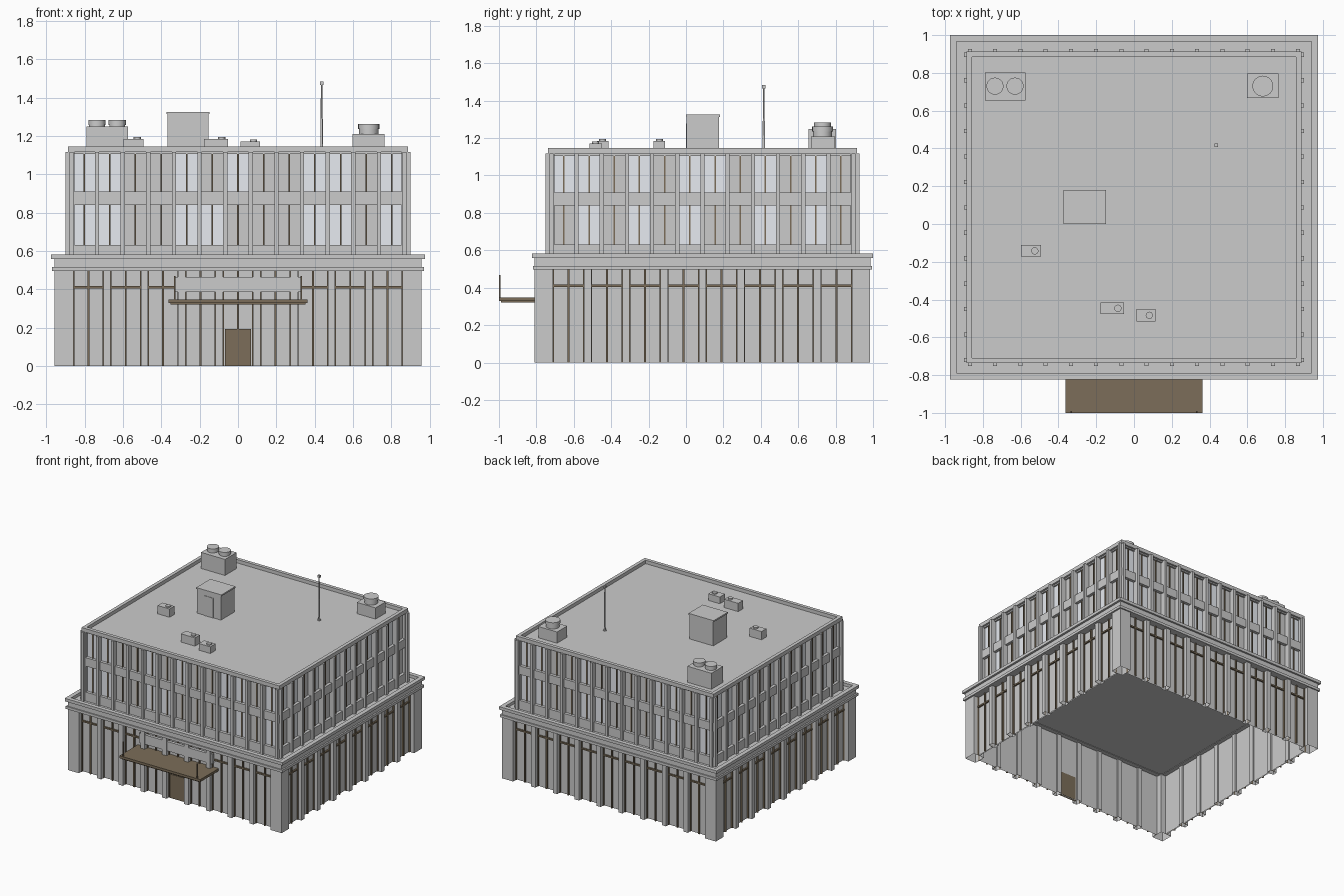
import bpy, bmesh, math
from mathutils import Matrix, Vector

if "Cube" in bpy.data.objects:
    bpy.data.objects.remove(bpy.data.objects["Cube"])

YC = 0.088            # building centre in y (the canopy sticks out in front)


def mat(name, col):
    m = bpy.data.materials.new(name)
    m.diffuse_color = (*col, 1)
    m.use_nodes = True
    m.node_tree.nodes["Principled BSDF"].inputs["Base Color"].default_value = m.diffuse_color
    return m


BROWN = mat("bronze", (0.2, 0.155, 0.1))
GLASS = mat("pale_glass", (0.8, 0.83, 0.88))


class Part:
    """Collects boxes and cylinders into one named object."""
    def __init__(self, name, material=None):
        self.name, self.material, self.bm = name, material, bmesh.new()

    def box(self, x0, x1, y0, y1, z0, z1):
        c = Vector(((x0 + x1) / 2, (y0 + y1) / 2, (z0 + z1) / 2))
        s = Matrix.Diagonal((abs(x1 - x0), abs(y1 - y0), abs(z1 - z0), 1))
        bmesh.ops.create_cube(self.bm, size=1, matrix=Matrix.Translation(c) @ s)
        return self

    def cyl(self, x, y, z0, z1, r, r2=None, seg=24):
        bmesh.ops.create_cone(self.bm, cap_ends=True, segments=seg, radius1=r,
                              radius2=r if r2 is None else r2, depth=z1 - z0,
                              matrix=Matrix.Translation((x, y, (z0 + z1) / 2)))
        return self

    def wall_box(self, side, u0, u1, n0, n1, z0, z1):
        # u runs along the facade, n points outward from the building centre
        f = (lambda u, n: (u, YC - n), lambda u, n: (n, YC + u),
             lambda u, n: (-u, YC + n), lambda u, n: (-n, YC - u))[side]
        a, b = f(u0, n0), f(u1, n1)
        return self.box(min(a[0], b[0]), max(a[0], b[0]),
                        min(a[1], b[1]), max(a[1], b[1]), z0, z1)

    def ring(self, hx, hy, w, z0, z1):
        for s in (-1, 1):
            self.box(-hx, hx, YC + s * hy, YC + s * (hy - w), z0, z1)
            self.box(s * hx, s * (hx - w), YC - hy + w, YC + hy - w, z0, z1)
        return self

    def done(self, smooth=False):
        bmesh.ops.recalc_face_normals(self.bm, faces=self.bm.faces)
        # the building is open underneath: no faces on the ground
        floor = [f for f in self.bm.faces if all(abs(v.co.z) < 1e-4 for v in f.verts)]
        bmesh.ops.delete(self.bm, geom=floor, context='FACES')
        me = bpy.data.meshes.new(self.name)
        self.bm.to_mesh(me)
        self.bm.free()
        ob = bpy.data.objects.new(self.name, me)
        bpy.context.collection.objects.link(ob)
        if self.material:
            me.materials.append(self.material)
        if smooth:
            bpy.context.view_layer.objects.active = ob
            ob.select_set(True)
            bpy.ops.object.shade_smooth_by_angle(angle=math.radians(35))
            ob.select_set(False)


# ---- ground floor: corner piers, pilasters, glazing, bronze frames
GX, GY = 0.957, 0.897
piers = Part("corner_piers")
for sx in (-1, 1):
    for sy in (-1, 1):
        piers.box(sx * GX, sx * (GX - 0.098), YC + sy * GY, YC + sy * (GY - 0.098), 0, 0.5)
piers.done()

pilasters, shop_glass = Part("ground_pilasters"), Part("ground_glazing")
shop_frames = Part("ground_window_frames", BROWN)
for side in range(4):
    L, N = (GX, GY) if side % 2 == 0 else (GY, GX)
    count = 9 if side % 2 == 0 else 8
    span = 2 * (L - 0.098)
    pil = 0.038
    pitch = (span + pil) / count
    for i in range(count):
        u = (i - (count - 1) / 2) * pitch
        h = (pitch - pil) / 2
        shop_glass.wall_box(side, u - h, u + h, N - 0.053, N - 0.045, 0, 0.5)
        if i:
            pilasters.wall_box(side, u - h - pil, u - h, N - 0.065, N - 0.006, 0, 0.5)
        door = side == 0 and i == count // 2
        shop_frames.wall_box(side, u - 0.005, u + 0.005, N - 0.046, N - 0.033, 0.19 if door else 0, 0.5)
        shop_frames.wall_box(side, u - h, u + h, N - 0.046, N - 0.033, 0.405, 0.417)
        for s in (-1, 1):
            shop_frames.wall_box(side, u + s * h, u + s * (h - 0.005), N - 0.046, N - 0.033, 0, 0.5)
pilasters.done()
shop_glass.done()
shop_frames.done()

# ---- stepped cornice and terrace slab
cornice = Part("cornice")
cornice.ring(0.97, 0.907, 0.1, 0.496, 0.517)
cornice.ring(0.958, 0.898, 0.1, 0.517, 0.558)
cornice.ring(0.975, 0.912, 0.034, 0.558, 0.582)
cornice.done()
Part("terrace_slab").box(-0.92, 0.92, YC - 0.86, YC + 0.86, 0.5, 0.558).done()

# ---- upper floors: fins, spandrels, windows
UX, UY = 0.882, 0.821
fins, spandrels = Part("facade_fins"), Part("spandrels")
spandrels.ring(UX, UY, 0.028, 0.55, 0.63).ring(UX, UY, 0.028, 0.84, 0.909)
panes = {False: Part("grey_windows"), True: Part("pale_windows", GLASS)}
mullions = Part("window_mullions", BROWN)
PALE = {(0, 0): {0, 1, 4, 5, 9, 10, 12}, (0, 1): {0, 1, 4, 6, 9, 10, 12},
        (1, 0): {1, 3, 5, 8, 10}, (1, 1): {0, 1, 3, 5, 6, 8, 10}}
for side in range(4):
    L, N = (UX, UY) if side % 2 == 0 else (UY, UX)
    count = 13 if side % 2 == 0 else 12
    pitch = 2 * (L - 0.013) / count
    for i in range(count + 1):
        u = (i - count / 2) * pitch
        fins.wall_box(side, u - 0.011, u + 0.011, N - 0.03, N + 0.018, 0.552, 1.117)
        if i == count:
            continue
        for floor, (z0, z1) in enumerate(((0.63, 0.84), (0.909, 1.117))):
            pale = i in PALE[side % 2, floor]
            panes[pale].wall_box(side, u + 0.011, u + pitch - 0.011, N - 0.03, N - 0.024, z0, z1)
            m = u + pitch / 2
            mullions.wall_box(side, m - 0.004, m + 0.004, N - 0.026, N - 0.016, z0, z1)
for p in (fins, spandrels, mullions, *panes.values()):
    p.done()

# ---- flat roof and parapet
Part("roof_slab").box(-0.87, 0.87, YC - 0.81, YC + 0.81, 1.105, 1.118).done()
Part("parapet").ring(0.886, 0.825, 0.028, 1.115, 1.146).done()

# ---- entrance: door, canopy, front posts and blank sign board on the facade
Part("entrance_door", BROWN).box(-0.068, 0.068, -0.775, -0.755, 0, 0.193).done()
Part("entrance_canopy", BROWN).box(-0.362, 0.362, -1.0, -0.76, 0.328, 0.348) \
    .box(-0.352, 0.352, -0.99, -0.76, 0.32, 0.328).done()
Part("entrance_sign_board").box(-0.328, 0.328, -0.799, -0.775, 0.387, 0.463).done()
posts = Part("canopy_posts", BROWN)
for x in (-0.331, 0.331):
    posts.box(x - 0.004, x + 0.004, -0.999, -0.991, 0.345, 0.468)
posts.done()

# ---- rooftop stair house
R = 1.115
Part("stair_house").box(-0.368, -0.155, 0.003, 0.177, R, 1.315) \
    .box(-0.374, -0.149, -0.001, 0.181, 1.313, 1.325).done()
Part("stair_house_door").box(-0.305, -0.222, -0.001, 0.01, R, 1.278).done()

# ---- cooling units with round fans
Part("cooling_unit_large").box(-0.79, -0.575, 0.655, 0.803, R, 1.248).done()
Part("cooling_unit_small").box(0.597, 0.765, 0.668, 0.797, R, 1.209).done()
fans = Part("cooling_fans")
for x, z, r in ((-0.736, 1.248, 0.045), (-0.63, 1.248, 0.045), (0.682, 1.209, 0.055)):
    top = z + (0.034 if x < 0 else 0.052)
    fans.cyl(x, 0.73, z - 0.005, top - 0.024, r * 0.92).cyl(x, 0.73, top - 0.026, top, r)
fans.done(smooth=True)

# ---- small vents
vents, caps = Part("roof_vents"), Part("roof_vent_caps")
for x0, x1, y0, y1, z in ((-0.598, -0.492, -0.173, -0.112, 1.185),
                          (-0.177, -0.052, -0.477, -0.415, 1.185),
                          (0.012, 0.114, -0.517, -0.45, 1.172)):
    vents.box(x0, x1, y0, y1, R, z)
    caps.cyl(x1 - 0.033, (y0 + y1) / 2, z - 0.005, z + 0.01, 0.019, seg=16)
vents.done()
caps.done(smooth=True)

# ---- antenna mast
mast = Part("antenna_mast").cyl(0.436, 0.416, R, 1.125, 0.012, seg=12)
mast.cyl(0.436, 0.416, R, 1.29, 0.007, 0.006, 12).cyl(0.436, 0.416, 1.29, 1.47, 0.005, 0.004, 12)
mast.box(0.427, 0.445, 0.407, 0.425, 1.465, 1.483)
mast.done(smooth=True)
